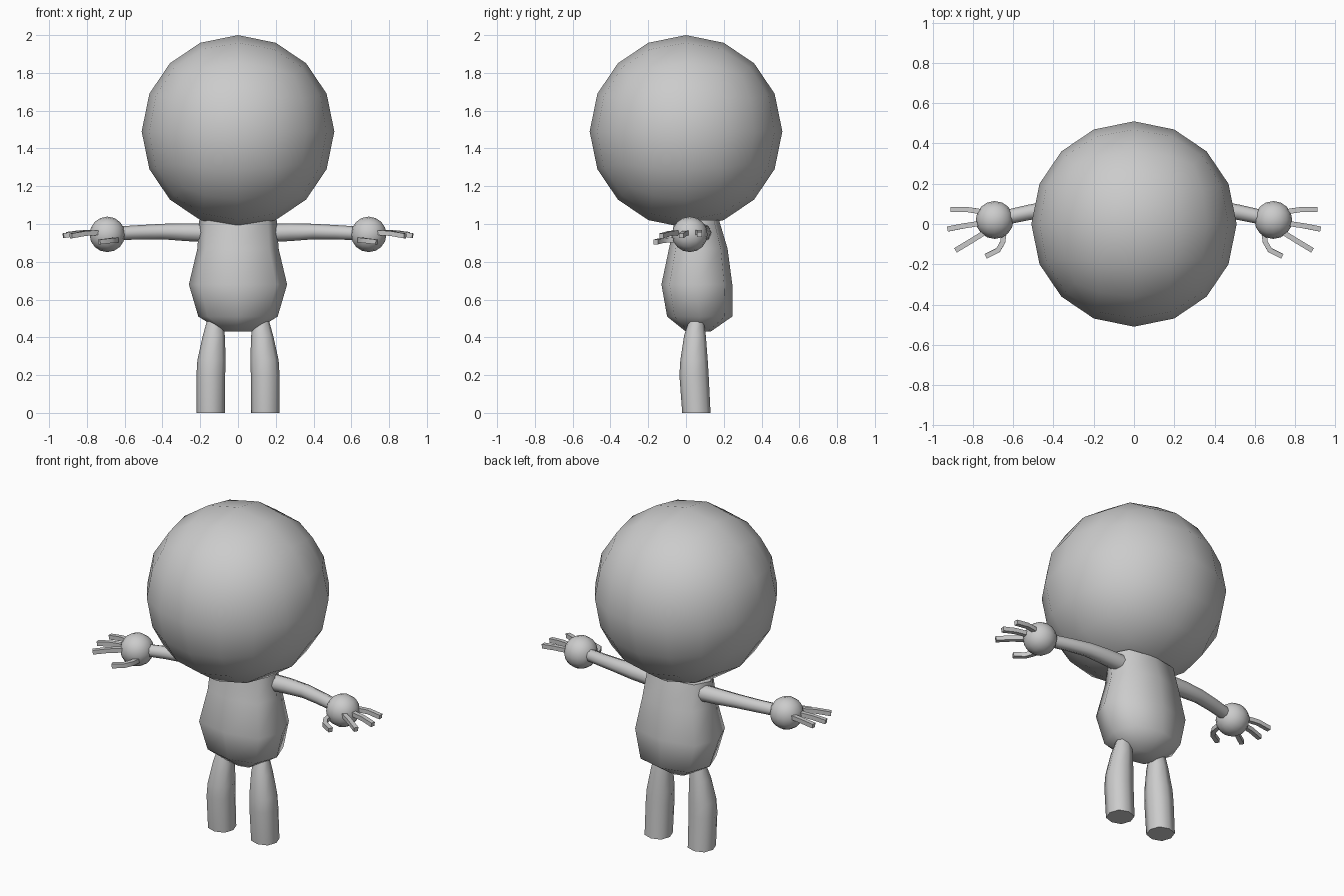
import bpy, bmesh, math
from mathutils import Vector

if "Cube" in bpy.data.objects:
    bpy.data.objects.remove(bpy.data.objects["Cube"])

grey = bpy.data.materials.new("plain_grey")
grey.diffuse_color = (0.6, 0.6, 0.6, 1)
grey.use_nodes = True
grey.node_tree.nodes["Principled BSDF"].inputs["Base Color"].default_value = grey.diffuse_color


def finish(ob, angle=60):
    ob.data.materials.append(grey)
    bpy.ops.object.select_all(action='DESELECT')
    ob.select_set(True)
    bpy.context.view_layer.objects.active = ob
    bpy.ops.object.shade_smooth_by_angle(angle=math.radians(angle))
    return ob


def loft(name, rings, angle=60):
    """Skin a list of equal-sized point rings and cap both ends."""
    bm = bmesh.new()
    loops = [[bm.verts.new(p) for p in ring] for ring in rings]
    n = len(loops[0])
    for a, b in zip(loops, loops[1:]):
        for i in range(n):
            j = (i + 1) % n
            bm.faces.new((a[i], a[j], b[j], b[i]))
    bm.faces.new(loops[0])
    bm.faces.new(loops[-1])
    bmesh.ops.recalc_face_normals(bm, faces=bm.faces)
    me = bpy.data.meshes.new(name)
    bm.to_mesh(me)
    bm.free()
    ob = bpy.data.objects.new(name, me)
    bpy.context.collection.objects.link(ob)
    return finish(ob, angle)


def flat_ring(cx, y0, y1, rx, z, n=8, power=1.0):
    """Horizontal rounded ring spanning y0..y1."""
    cy, ry = (y0 + y1) / 2, (y1 - y0) / 2
    pts = []
    for i in range(n):
        a = 2 * math.pi * i / n
        c, s = math.cos(a), math.sin(a)
        pts.append((cx + rx * math.copysign(abs(c) ** power, c),
                    cy + ry * math.copysign(abs(s) ** power, s), z))
    return pts


def tube(name, path, radii, n, turn=0.0, angle=60):
    """Tube along a mostly horizontal path."""
    path = [Vector(p) for p in path]
    rings = []
    for i, p in enumerate(path):
        d = (path[min(i + 1, len(path) - 1)] - path[max(i - 1, 0)]).normalized()
        u = d.cross(Vector((0, 0, 1))).normalized()
        v = u.cross(d)
        rings.append([p + radii[i] * (math.cos(a) * u + math.sin(a) * v)
                      for a in (turn + 2 * math.pi * k / n for k in range(n))])
    return loft(name, rings, angle)


def ball(name, centre, radius):
    """Rounded-cube ball with sixteen sides around."""
    bpy.ops.mesh.primitive_cube_add(size=2)
    ob = bpy.context.object
    ob.name = name
    sub = ob.modifiers.new("round", 'SUBSURF')
    sub.levels = 2
    bpy.ops.object.modifier_apply(modifier="round")
    for v in ob.data.vertices:
        v.co = v.co.normalized() * radius + Vector(centre)
    return finish(ob)


# Head
ball("head", (0, 0, 1.49), 0.51)

# Torso: half width, front, back, height
torso = [(0.08, 0.0, 0.13, 0.43), (0.21, -0.10, 0.245, 0.51),
         (0.26, -0.13, 0.245, 0.68), (0.215, -0.09, 0.22, 0.87),
         (0.205, -0.06, 0.175, 1.02)]
loft("torso", [flat_ring(0, f, b, w, z, 8, 0.75) for w, f, b, z in torso])

# Leg rings: centre x, half width, front, back, height
leg = [(0.145, 0.075, -0.02, 0.13, 0.0), (0.144, 0.076, -0.035, 0.12, 0.2),
       (0.14, 0.075, -0.03, 0.115, 0.28), (0.128, 0.058, -0.01, 0.105, 0.41),
       (0.12, 0.045, 0.015, 0.095, 0.485)]

# Finger paths for one hand
fingers = {
    "back_finger": [(0.75, 0.06, 0.955), (0.83, 0.072, 0.955), (0.91, 0.072, 0.945)],
    "middle_finger": [(0.75, 0.005, 0.955), (0.85, -0.01, 0.95), (0.925, -0.025, 0.938)],
    "front_finger": [(0.73, -0.035, 0.955), (0.81, -0.085, 0.95), (0.885, -0.13, 0.937)],
    "thumb": [(0.645, -0.04, 0.915), (0.652, -0.09, 0.915),
              (0.675, -0.13, 0.912), (0.735, -0.16, 0.905)],
}

# Limbs on both sides
for side, s in (("left", 1), ("right", -1)):
    loft(side + "_leg", [flat_ring(s * x, f, b, w, z, 8, 0.85)
                         for x, w, f, b, z in leg])
    arm = [(0.16, 0.085, 0.953), (0.28, 0.085, 0.957), (0.40, 0.078, 0.96),
           (0.52, 0.058, 0.956), (0.65, 0.03, 0.95)]
    tube(side + "_arm", [(s * x, y, z) for x, y, z in arm],
         [0.05, 0.047, 0.041, 0.038, 0.036], 8)
    ball(side + "_hand", (s * 0.692, 0.02, 0.945), 0.094)
    for label, path in fingers.items():
        tube(side + "_" + label, [(s * x, y, z) for x, y, z in path],
             [0.018] * len(path), 4, math.pi / 4, 40)
